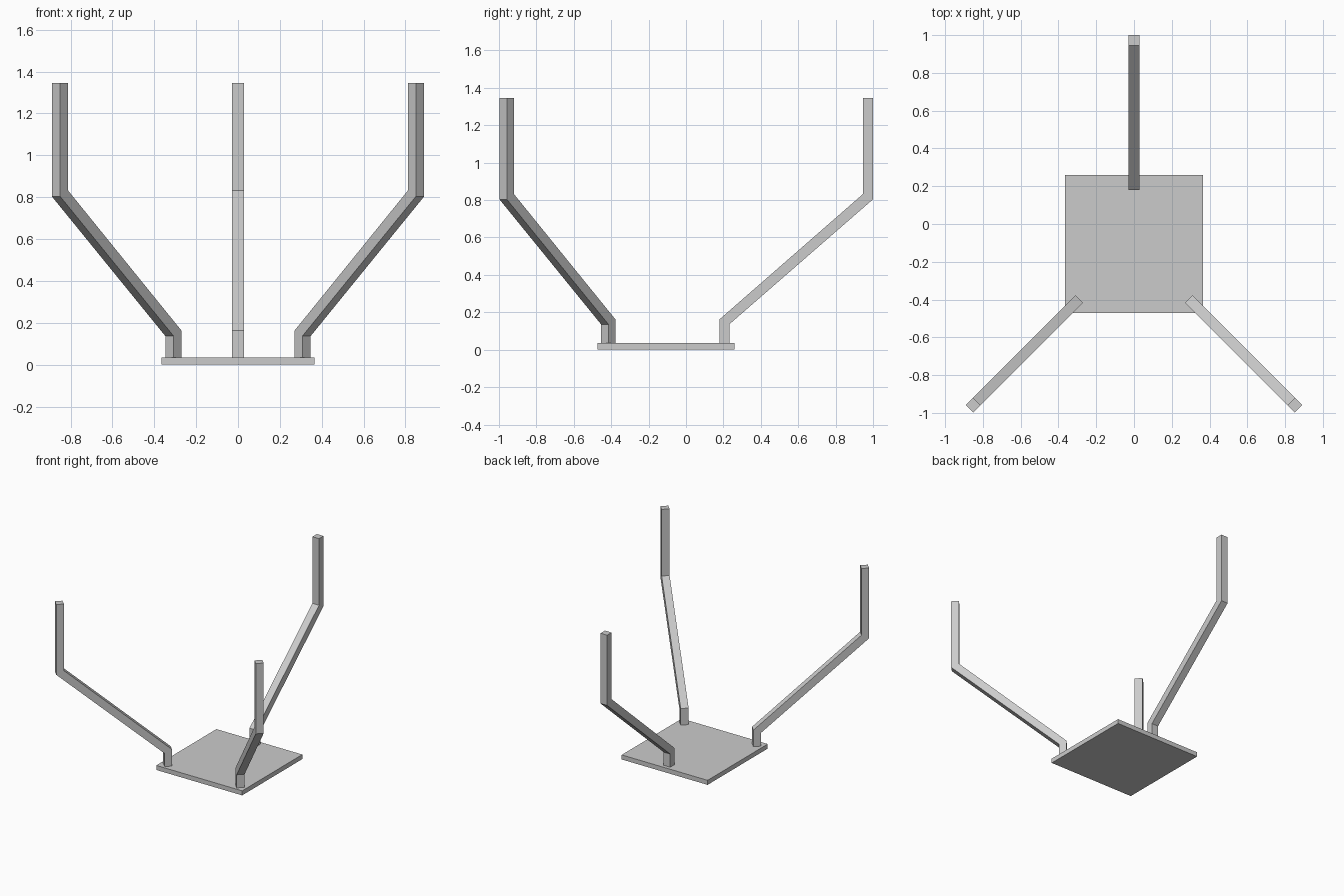
import bpy, bmesh, math

if "Cube" in bpy.data.objects:
    bpy.data.objects.remove(bpy.data.objects["Cube"])

PLATE_TOP = 0.035
ARM_WIDTH = 0.056

# Side profile of an arm: (outward distance, height)
ARM_PROFILE = [(0, PLATE_TOP), (0.052, PLATE_TOP), (0.052, 0.136), (0.82, 0.804),
               (0.82, 1.345), (0.766, 1.345), (0.766, 0.832), (0, 0.163)]


def finish(name, bm):
    bmesh.ops.recalc_face_normals(bm, faces=bm.faces)
    mesh = bpy.data.meshes.new(name)
    bm.to_mesh(mesh)
    bm.free()
    obj = bpy.data.objects.new(name, mesh)
    bpy.context.collection.objects.link(obj)
    return obj


def arm(name, foot, angle):
    """Extrude the bent profile sideways, then turn it outwards from its foot."""
    bm = bmesh.new()
    face = bm.faces.new([bm.verts.new((u, -ARM_WIDTH / 2, z)) for u, z in ARM_PROFILE])
    ext = bmesh.ops.extrude_face_region(bm, geom=[face])
    moved = [v for v in ext["geom"] if isinstance(v, bmesh.types.BMVert)]
    bmesh.ops.translate(bm, verts=moved, vec=(0, ARM_WIDTH, 0))
    obj = finish(name, bm)
    obj.location = (foot[0], foot[1], 0)
    obj.rotation_euler.z = math.radians(angle)


# Square base plate
bm = bmesh.new()
bmesh.ops.create_cube(bm, size=1)
bmesh.ops.scale(bm, verts=bm.verts, vec=(0.732, 0.732, PLATE_TOP))
bmesh.ops.translate(bm, verts=bm.verts, vec=(0, -0.106, PLATE_TOP / 2))
finish("base_plate", bm)

# Three bent arms
arm("back_arm", (0, 0.18), 90)
arm("front_right_arm", (0.29, -0.398), -45)
arm("front_left_arm", (-0.29, -0.398), -135)
